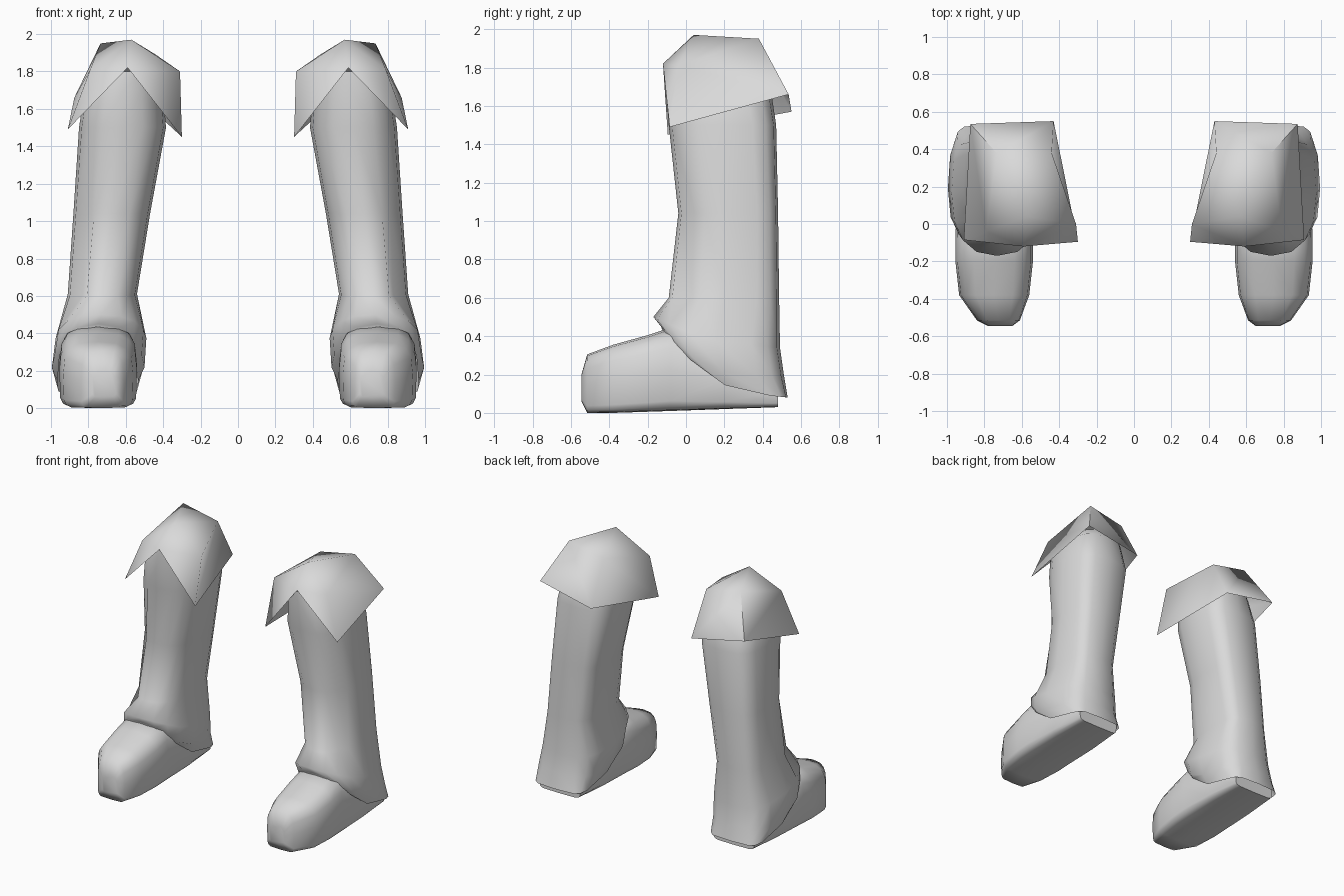
import bpy, bmesh, math

cube = bpy.data.objects.get("Cube")
if cube:
    bpy.data.objects.remove(cube, do_unlink=True)

grey = bpy.data.materials.new("light_grey")
grey.use_nodes = True
grey.diffuse_color = (0.7, 0.7, 0.7, 1)
grey.node_tree.nodes["Principled BSDF"].inputs["Base Color"].default_value = (0.7, 0.7, 0.7, 1)


def make(name, verts, faces, side, angle):
    """Build a smooth-shaded mesh for one side (side = 1 left, -1 right)."""
    bm = bmesh.new()
    vs = [bm.verts.new((x * side, y, z)) for x, y, z in verts]
    for f in faces:
        bm.faces.new([vs[i] for i in f])
    bmesh.ops.recalc_face_normals(bm, faces=bm.faces)
    # open shells: point the normals away from the middle
    mid = sum((v.co for v in bm.verts), vs[0].co * 0) / len(vs)
    if sum((f.calc_center_median() - mid).dot(f.normal) * f.calc_area() for f in bm.faces) < 0:
        bmesh.ops.reverse_faces(bm, faces=bm.faces)
    me = bpy.data.meshes.new(name)
    bm.to_mesh(me)
    bm.free()
    me.materials.append(grey)
    ob = bpy.data.objects.new(name, me)
    bpy.context.collection.objects.link(ob)
    bpy.ops.object.select_all(action='DESELECT')
    ob.select_set(True)
    bpy.context.view_layer.objects.active = ob
    bpy.ops.object.shade_smooth_by_angle(angle=math.radians(angle))


def loft(rings, caps=()):
    """Join equal rings of points with quads; caps lists rings to close."""
    n = len(rings[0])
    faces = [(r * n + i, r * n + (i + 1) % n, (r + 1) * n + (i + 1) % n, (r + 1) * n + i)
             for r in range(len(rings) - 1) for i in range(n)]
    faces += [tuple(c * n + i for i in range(n)) for c in caps]
    return [p for ring in rings for p in ring], faces


def oval(a0, a1, b0, b1, low_power, high_power, n=16):
    """Superellipse in a rectangle, with its own squareness in each b half."""
    pts = []
    for i in range(n):
        t = 2 * math.pi * i / n
        c, s = math.cos(t), math.sin(t)
        e = 2 / (low_power if s < 0 else high_power)
        pts.append(((a0 + a1) / 2 + (a1 - a0) / 2 * math.copysign(abs(c) ** e, c),
                    (b0 + b1) / 2 + (b1 - b0) / 2 * math.copysign(abs(s) ** e, s)))
    return pts


def slope(y, path):
    """Height at y along a (y, z) path."""
    for (ya, za), (yb, zb) in zip(path, path[1:]):
        if y <= yb:
            return za + (zb - za) * max(0, (y - ya) / (yb - ya))
    return path[-1][1]


def trouser_rings():
    # x range, y range, front and back squareness, outer fold depth, height path along y
    levels = [
        (0.42, 0.74, -0.10, 0.36, 2.3, 2.3, 0, [(0, 1.80)]),
        (0.40, 0.82, -0.105, 0.44, 2.4, 2.8, 0, [(0, 1.70)]),
        (0.385, 0.85, -0.09, 0.47, 2.5, 3.4, 0, [(0, 1.50)]),
        (0.47, 0.88, -0.04, 0.48, 2.5, 3.6, 0.025, [(0, 1.04)]),
        (0.54, 0.91, -0.09, 0.485, 2.4, 3.8, 0.055, [(-0.09, 0.60), (0.48, 0.62)]),
        (0.49, 0.975, -0.17, 0.49, 2.4, 3.2, 0, [(-0.17, 0.50), (0.1, 0.38), (0.49, 0.34)]),
        (0.50, 0.995, -0.13, 0.51, 2.6, 3.2, 0,
         [(-0.13, 0.45), (0.03, 0.29), (0.25, 0.19), (0.51, 0.2)]),
        (0.535, 0.965, -0.125, 0.53, 3.2, 6, 0,
         [(-0.13, 0.44), (0.03, 0.27), (0.25, 0.11), (0.53, 0.08)]),
    ]
    rings = []
    for x0, x1, y0, y1, front, back, fold, path in levels:
        ring = [(x, y, slope(y, path)) for x, y in oval(x0, x1, y0, y1, front, back)]
        x, y, z = ring[14]  # cloth fold on the outer front
        ring[14] = (x - fold * 0.6, y + fold, z)
        rings.append(ring)
    return rings


def shoe_rings():
    # y, x range, z range; flat sole and rounded top
    sections = [(-0.545, 0.65, 0.78, 0.06, 0.20), (-0.515, 0.61, 0.84, 0.0, 0.305),
                (-0.38, 0.56, 0.935, 0.0, 0.355), (-0.20, 0.54, 0.955, 0.006, 0.405),
                (-0.08, 0.54, 0.955, 0.01, 0.445), (0.20, 0.545, 0.945, 0.02, 0.33),
                (0.48, 0.57, 0.92, 0.03, 0.20)]
    return [[(x, y, z) for x, z in oval(x0, x1, z0, z1, 7, 3)]
            for y, x0, x1, z0, z1 in sections]


# pointed cuff: peak, ridge, shoulders, notch, then the four hem corners
cuff_verts = [(0.57, 0.04, 1.97), (0.735, 0.38, 1.95), (0.44, 0.38, 1.89),
              (0.31, 0.0, 1.80), (0.59, -0.12, 1.82), (0.79, -0.04, 1.81),
              (0.30, -0.095, 1.45), (0.91, -0.085, 1.49),
              (0.875, 0.535, 1.66), (0.43, 0.55, 1.57)]
cuff_faces = [(0, 3, 4), (0, 4, 5), (0, 5, 1), (0, 1, 2), (0, 2, 3),
              (3, 6, 4), (4, 7, 5), (5, 7, 8, 1), (1, 8, 9, 2), (2, 9, 6, 3)]

for side, label in ((1, "left"), (-1, "right")):
    make(label + "_trouser_leg", *loft(trouser_rings()), side, 80)
    make(label + "_shoe", *loft(shoe_rings(), (0, 6)), side, 65)
    make(label + "_cuff", cuff_verts, cuff_faces, side, 85)
